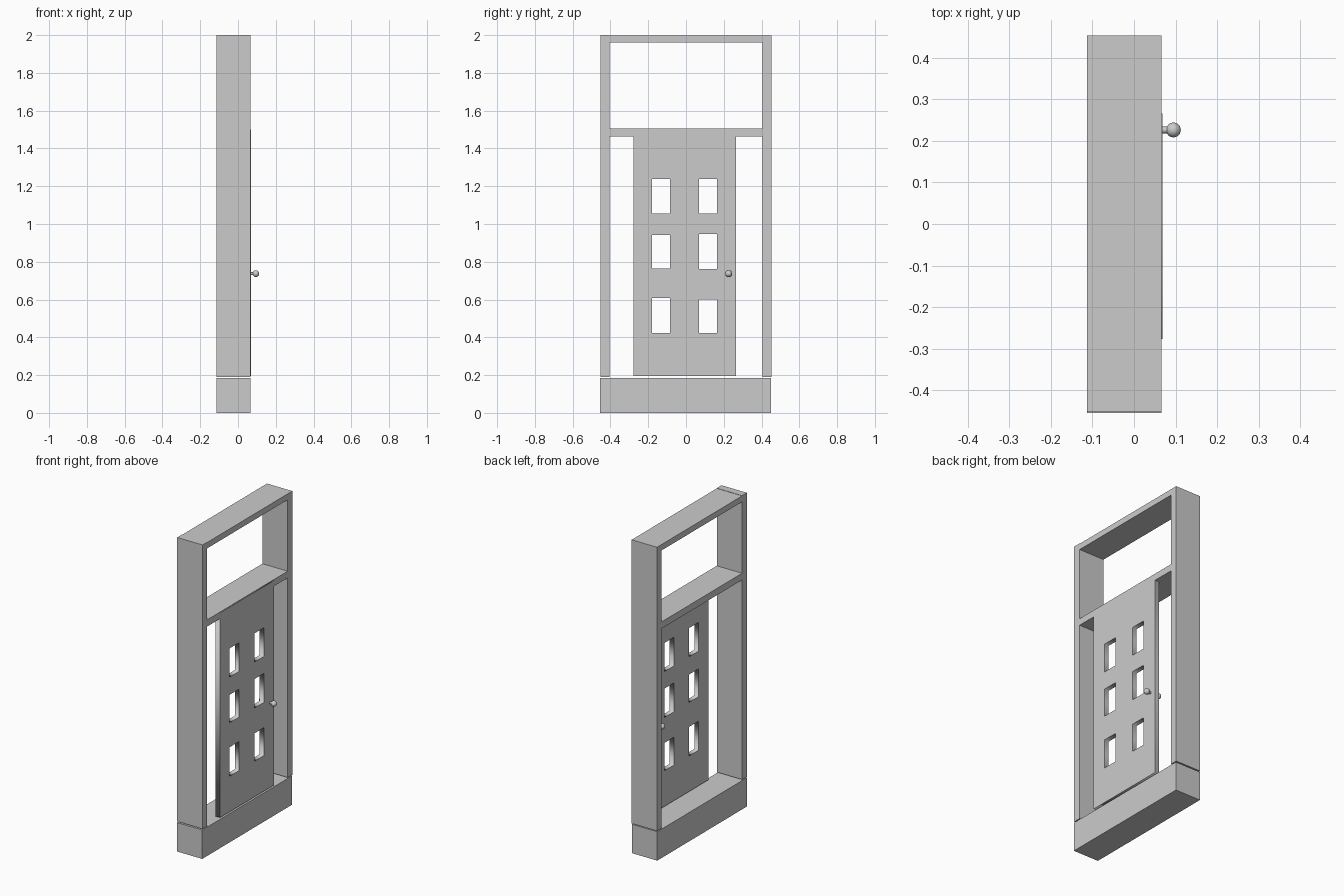
import bpy
from math import pi

if "Cube" in bpy.data.objects:
    bpy.data.objects.remove(bpy.data.objects["Cube"])

BACK, FRONT = -0.1125, 0.066          # frame depth along x
DOOR_BACK, DOOR_FRONT = 0.037, 0.068  # door leaf depth along x


def box(name, y, z, x=(BACK, FRONT)):
    lo, hi = zip(x, y, z)
    bpy.ops.mesh.primitive_cube_add(
        size=1, location=[(a + b) / 2 for a, b in zip(lo, hi)])
    ob = bpy.context.object
    ob.name = name
    ob.scale = [b - a for a, b in zip(lo, hi)]
    bpy.ops.object.transform_apply(location=False, rotation=False, scale=True)
    return ob


def pierced_panel(name, outline, holes, x):
    """Flat panel in the yz plane with rectangular openings."""
    cu = bpy.data.curves.new(name, 'CURVE')
    cu.dimensions = '2D'
    cu.fill_mode = 'BOTH'
    cu.extrude = (x[1] - x[0]) / 2
    for y0, y1, z0, z1 in [outline] + holes:
        sp = cu.splines.new('POLY')
        sp.points.add(3)
        for p, (y, z) in zip(sp.points, [(y0, z0), (y1, z0), (y1, z1), (y0, z1)]):
            p.co = (y, z, 0, 1)
        sp.use_cyclic_u = True
    ob = bpy.data.objects.new(name, cu)
    bpy.context.collection.objects.link(ob)
    ob.rotation_euler = (pi / 2, 0, pi / 2)
    ob.location.x = sum(x) / 2
    bpy.ops.object.select_all(action='DESELECT')
    ob.select_set(True)
    bpy.context.view_layer.objects.active = ob
    bpy.ops.object.convert(target='MESH')
    return bpy.context.object


# Threshold step and surrounding frame
box("threshold", (-0.4545, 0.4505), (0, 0.184))
box("left_post", (-0.4515, -0.404), (0.19, 2.0))
box("right_post", (0.406, 0.4525), (0.19, 1.998))
box("top_rail", (-0.404, 0.406), (1.96, 1.998))
box("transom", (-0.404, 0.406), (1.462, 1.505))

# Door leaf with six window openings
left, right = (-0.181, -0.085), (0.068, 0.165)
windows = [left + z for z in ((1.055, 1.238), (0.764, 0.942), (0.423, 0.608))]
windows += [right + z for z in ((1.055, 1.238), (0.762, 0.947), (0.423, 0.601))]
pierced_panel("door", (-0.277, 0.265, 0.196, 1.5), windows, (DOOR_BACK, DOOR_FRONT))

# Knob and stem on each side of the door
KNOB_Y, KNOB_Z, KNOB_R = 0.226, 0.737, 0.0178
for side, face, d in (("front", DOOR_FRONT, 1), ("back", DOOR_BACK, -1)):
    bpy.ops.mesh.primitive_uv_sphere_add(
        segments=24, ring_count=12, radius=KNOB_R,
        location=(face + d * 0.0267, KNOB_Y, KNOB_Z), rotation=(0, pi / 2, 0))
    bpy.context.object.name = side + "_knob"
    bpy.ops.object.shade_smooth()
    bpy.ops.mesh.primitive_cylinder_add(
        vertices=16, radius=0.008, depth=0.022,
        location=(face + d * 0.008, KNOB_Y, KNOB_Z), rotation=(0, pi / 2, 0))
    bpy.context.object.name = side + "_knob_stem"
    bpy.ops.object.shade_smooth_by_angle()
